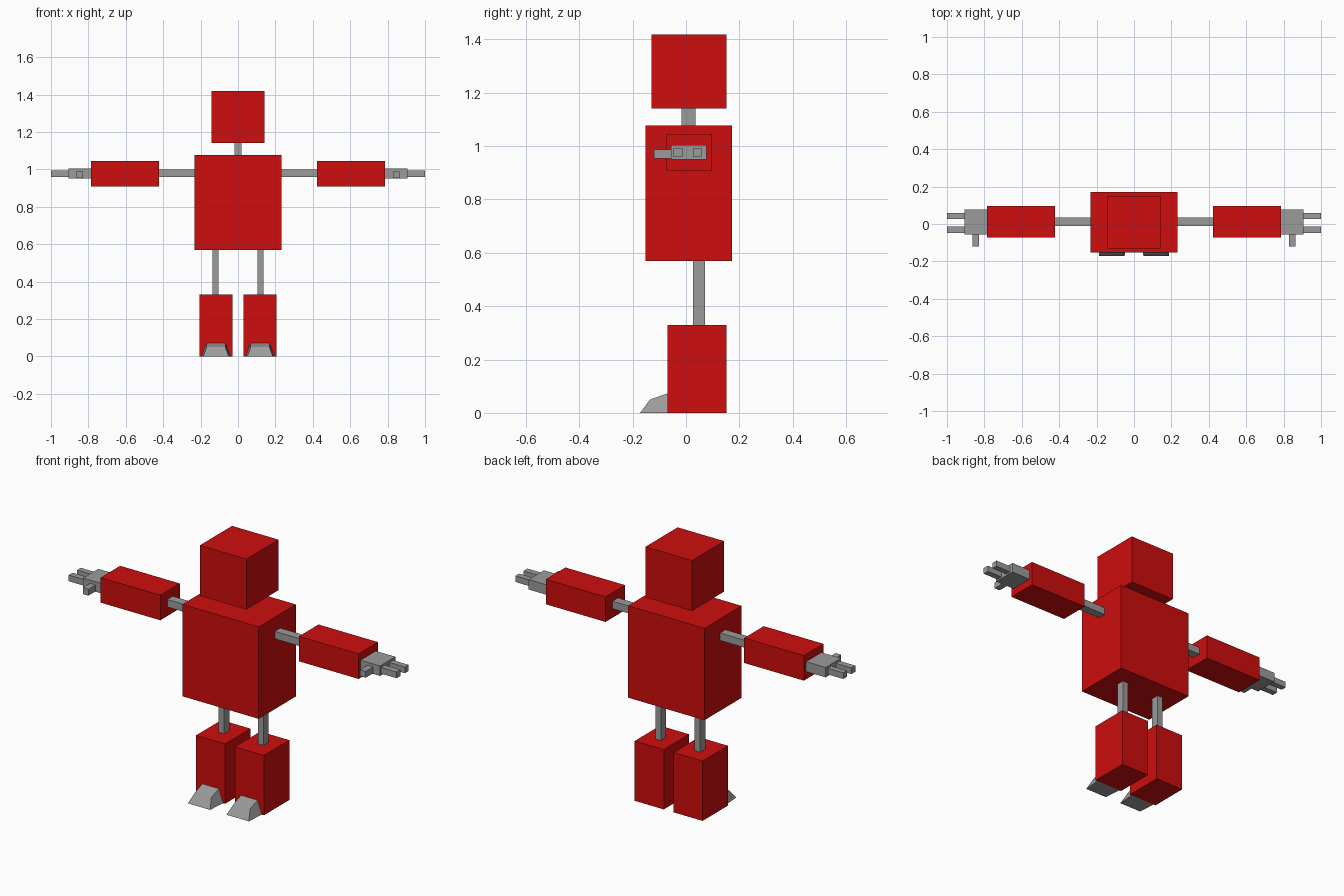
import bpy
import bmesh

if "Cube" in bpy.data.objects:
    bpy.data.objects.remove(bpy.data.objects["Cube"])


def material(name, rgb):
    m = bpy.data.materials.new(name)
    m.diffuse_color = (*rgb, 1.0)
    m.use_nodes = True
    m.node_tree.nodes["Principled BSDF"].inputs["Base Color"].default_value = m.diffuse_color
    return m


RED = material("red", (0.62, 0.004, 0.004))
GREY = material("grey", (0.33, 0.33, 0.33))


def finish(name, bm, mat):
    bmesh.ops.recalc_face_normals(bm, faces=bm.faces)
    mesh = bpy.data.meshes.new(name)
    bm.to_mesh(mesh)
    bm.free()
    mesh.materials.append(mat)
    obj = bpy.data.objects.new(name, mesh)
    bpy.context.collection.objects.link(obj)
    return obj


def box(name, x, y, z, mat):
    """Box between (min, max) limits on each axis."""
    bm = bmesh.new()
    bmesh.ops.create_cube(bm, size=1.0)
    for v in bm.verts:
        for i, (lo, hi) in enumerate((x, y, z)):
            v.co[i] = lo if v.co[i] < 0 else hi
    return finish(name, bm, mat)


def side_box(name, side, x, y, z, mat):
    return box(name, sorted((side * x[0], side * x[1])), y, z, mat)


def toe(name, cx):
    """Tapered toe cap lofted from its left profile to its right profile."""
    # half width, y, z
    profile = [(0.076, -0.07, 0.0), (0.068, -0.172, 0.0),
               (0.05, -0.135, 0.05), (0.051, -0.07, 0.073)]
    bm = bmesh.new()
    left = [bm.verts.new((cx - w, y, z)) for w, y, z in profile]
    right = [bm.verts.new((cx + w, y, z)) for w, y, z in profile]
    bm.faces.new(left)
    bm.faces.new(right[::-1])
    for i in range(4):
        j = (i + 1) % 4
        bm.faces.new((left[i], right[i], right[j], left[j]))
    return finish(name, bm, GREY)


# Trunk and head
box("torso", (-0.233, 0.233), (-0.152, 0.172), (0.57, 1.077), RED)
box("neck", (-0.018, 0.018), (-0.016, 0.035), (1.077, 1.14), GREY)
box("head", (-0.142, 0.142), (-0.13, 0.151), (1.14, 1.418), RED)

for side, tag in ((-1, "left"), (1, "right")):
    # Arm and hand
    side_box(f"{tag}_upper_arm", side, (0.233, 0.423), (-0.012, 0.036), (0.958, 0.999), GREY)
    side_box(f"{tag}_forearm", side, (0.423, 0.787), (-0.073, 0.097), (0.908, 1.046), RED)
    side_box(f"{tag}_palm", side, (0.787, 0.906), (-0.056, 0.077), (0.95, 1.005), GREY)
    side_box(f"{tag}_front_finger", side, (0.906, 1.0), (-0.047, -0.013), (0.959, 0.993), GREY)
    side_box(f"{tag}_back_finger", side, (0.906, 1.0), (0.026, 0.058), (0.959, 0.993), GREY)
    side_box(f"{tag}_thumb", side, (0.829, 0.863), (-0.12, -0.056), (0.953, 0.988), GREY)
    # Leg and foot
    side_box(f"{tag}_thigh", side, (0.103, 0.137), (0.027, 0.072), (0.33, 0.57), GREY)
    side_box(f"{tag}_shin", side, (0.03, 0.207), (-0.07, 0.151), (0.0, 0.33), RED)
    toe(f"{tag}_toe", side * 0.118)
